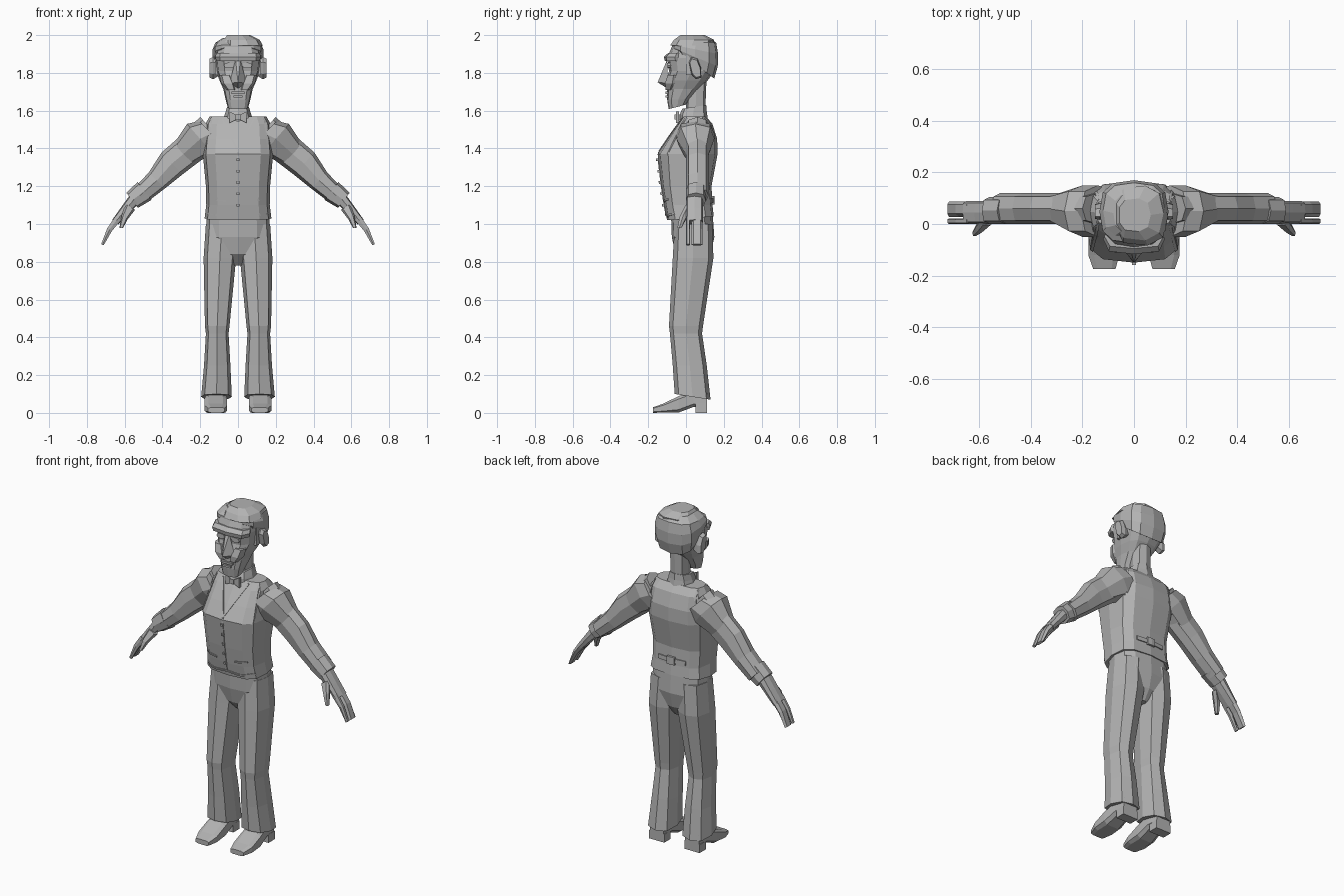
import bpy, bmesh
from math import cos, sin, pi, copysign, sqrt
from mathutils import Vector
from mathutils.bvhtree import BVHTree

default_cube = bpy.data.objects.get("Cube")
if default_cube:
    bpy.data.objects.remove(default_cube)

grey = bpy.data.materials.new("plain_grey")
grey.use_nodes = True
shade = (.45, .45, .45, 1)
grey.diffuse_color = shade
grey.node_tree.nodes["Principled BSDF"].inputs["Base Color"].default_value = shade


def build(name, vertices, faces):
    """Make a flat-shaded object from points and faces."""
    bm = bmesh.new()
    corners = [bm.verts.new(v) for v in vertices]
    for face in faces:
        bm.faces.new([corners[i] for i in face])
    bmesh.ops.recalc_face_normals(bm, faces=bm.faces)
    mesh = bpy.data.meshes.new(name)
    bm.to_mesh(mesh)
    bm.free()
    mesh.materials.append(grey)
    part = bpy.data.objects.new(name, mesh)
    bpy.context.collection.objects.link(part)
    return part


def loft(name, rings):
    """Skin a row of equal rings and close both ends."""
    n, last = len(rings[0]), len(rings) - 1
    faces = [tuple(range(n)), tuple(range(n * last, n * last + n))]
    for row in range(last):
        for i in range(n):
            a, b = row * n + i, row * n + (i + 1) % n
            faces.append((a, b, b + n, a + n))
    return build(name, [v for ring in rings for v in ring], faces)


def pair(name, rings):
    """Left part and its mirror image."""
    loft("left_" + name, rings)
    loft("right_" + name, [[Vector((-v.x, v.y, v.z)) for v in ring] for ring in rings])


def section(centre, u, v, sides=8, power=.75, turn=0):
    """Rounded polygon spanned by the half axes u and v."""
    def soften(value):
        return copysign(abs(value) ** power, value) if abs(value) > pi / 1000 else 0
    angles = [2 * pi * (i + turn) / sides for i in range(sides)]
    return [Vector(centre) + Vector(u) * soften(cos(a)) + Vector(v) * soften(sin(a))
            for a in angles]


def level(z, left, right, front, back, tilt=0, **style):
    """Horizontal section; tilt raises the front and lowers the back."""
    centre = ((left + right) / 2, (front + back) / 2, z)
    return section(centre, ((right - left) / 2, 0, 0), (0, (back - front) / 2, -tilt), **style)


def upright(y, left, right, bottom, top, **style):
    """Section that faces the front."""
    centre = ((left + right) / 2, y, (bottom + top) / 2)
    return section(centre, ((right - left) / 2, 0, 0), (0, 0, (top - bottom) / 2), **style)


def column(name, rows, **style):
    """Symmetric loft from rows of height, half width, front, back and tilt."""
    return loft(name, [level(z, -half, half, *rest, **style) for z, half, *rest in rows])


def tube(name, path, front, back, **style):
    """Mirrored limb along points (x, z, radius), filling front to back."""
    rings = []
    for i, (x, z, radius) in enumerate(path):
        before, after = path[max(i - 1, 0)], path[min(i + 1, len(path) - 1)]
        across = Vector((before[1] - after[1], 0, after[0] - before[0])).normalized()
        rings.append(section((x, (front + back) / 2, z), across * radius,
                             (0, (back - front) / 2, 0), **style))
    pair(name, rings)


def block(name, centre, width, depth, height, maker=loft):
    """Box of a given size, alone or mirrored."""
    x, y, z = centre
    u, v = (width / sqrt(2), 0, 0), (0, depth / sqrt(2), 0)
    maker(name, [section((x, y, z + h), u, v, sides=4, power=1, turn=.5)
                 for h in (-height / 2, height / 2)])


# Shoes with raised arch and separate heel
toe = upright(-.175, .07, .16, 0, .03, power=.5, turn=.5)
ball = upright(-.12, .055, .18, 0, .05, power=.5, turn=.5)
instep = upright(-.04, .055, .18, 0, .09, power=.5, turn=.5)
arch = upright(.04, .06, .17, .03, .12, power=.5, turn=.5)
counter = upright(.11, .07, .165, .03, .12, power=.5, turn=.5)
pair("shoe", [toe, ball, instep, arch, counter])
block("shoe_heel", (.117, .08, .025), .1, .06, .05, maker=pair)

# Flared trousers
hem = level(.085, .033, .195, -.06, .13, tilt=.015)
shin = level(.25, .04, .18, -.07, .11)
below_knee = level(.42, .05, .17, -.085, .085)
knee = level(.46, .045, .175, -.09, .09)
thigh = level(.82, .01, .182, -.07, .145)
hip = level(1, 0, .17, -.06, .14)
pair("trouser_leg", [hem, shin, below_knee, knee, thigh, hip])
column("trouser_seat", [(.78, .025, 0, .09), (.84, .09, -.055, .13),
                        (.93, .17, -.075, .15), (1.07, .165, -.08, .14)], sides=12)

# Waistcoat body
torso = column("waistcoat", [
    (1.03, .177, -.1, .147, -.01), (1.1, .168, -.115, .14), (1.2, .17, -.13, .135),
    (1.37, .186, -.15, .167), (1.45, .178, -.1, .165), (1.53, .172, -.045, .14),
    (1.57, .15, -.015, .105)], sides=12, power=.62)
surface = BVHTree.FromPolygons([v.co for v in torso.data.vertices],
                               [tuple(p.vertices) for p in torso.data.polygons])


def trim(name, start, end, width=.01, lift=.006, facing=-1, steps=8):
    """Thin raised band laid on the waistcoat between two points (x, z)."""
    start, end = Vector(start), Vector(end)
    along = (end - start).normalized() * width / 2
    side, outward = Vector((-along.y, along.x)), Vector((0, facing * lift, 0))
    rings = []
    for k in range(steps + 1):
        spot = start.lerp(end, k / steps)
        edges = [surface.ray_cast(Vector((p.x, facing, p.y)), Vector((0, -facing, 0)))[0]
                 for p in (spot + side, spot - side)]
        if None not in edges:
            a, b = edges
            rings.append([a - outward, a + outward, b + outward, b - outward])
    if len(rings) > 1:
        loft(name, rings)


# Neckline, armholes, pockets, hem and front opening
for side, s in (("left", 1), ("right", -1)):
    trim(side + "_neckline", (0, 1.385), (s * .085, 1.56))
    trim(side + "_armhole_front", (s * .14, 1.56), (s * .165, 1.37))
    trim(side + "_armhole_back", (s * .14, 1.56), (s * .165, 1.37), facing=1)
    trim(side + "_pocket", (s * .06, 1.12), (s * .13, 1.13))
    trim(side + "_hem_point", (0, 1.05), (s * .08, 1.04))
    trim(side + "_hem", (s * .08, 1.04), (s * .16, 1.055))
trim("front_opening", (0, 1.38), (0, 1.05), lift=.004)
for i in range(5):
    height = 1.1 + .06 * i
    trim("button_" + str(i), (-.007, height), (.007, height), width=.014, lift=.012, steps=2)

# Back strap with buckle
trim("back_strap", (-.09, 1.125), (.09, 1.125), width=.025, facing=1)
trim("strap_buckle", (-.025, 1.125), (.025, 1.125), width=.045, lift=.012, facing=1)

# Tapering sleeves, with a deeper cap at the shoulder
tube("sleeve", [(.14, 1.5, .09), (.24, 1.41, .085), (.35, 1.32, .08),
                (.43, 1.23, .06), (.52, 1.15, .05)], 0, .12)
shoulder_axis = (.065, 0, .065)
pair("shoulder", [section((.14, .05, 1.48), shoulder_axis, (0, .1, 0)),
                  section((.2, .05, 1.45), (.07, 0, .08), (0, .1, 0)),
                  section((.29, .06, 1.37), (.05, 0, .055), (0, .06, 0))])
tube("cuff", [(.495, 1.175, .06), (.56, 1.125, .05)], 0, .105)

# Hands with split fingers and a thumb
tube("hand", [(.55, 1.13, .032), (.6, 1.07, .026), (.65, 1.01, .02)], 0, .09, power=.6)
for finger, front, back in (("index_finger", 0, .022), ("fingers", .028, .088)):
    tube(finger, [(.635, 1.03, .02), (.68, .97, .016), (.718, .89, .008)],
         front, back, sides=6, turn=.5)
thumb_root = section((.57, .015, 1.09), (.025, 0, .015), (0, .02, 0), sides=6)
thumb_joint = section((.6, -.015, 1.035), (.016, 0, .01), (0, .02, 0), sides=6)
thumb_tip = section((.618, -.035, .98), (.01, 0, 0), (0, .012, 0), sides=6)
pair("thumb", [thumb_root, thumb_joint, thumb_tip])

# Neck, shirt collar and bow tie
column("neck", [(1.55, .05, 0, .1), (1.8, .05, 0, .11)])
column("shirt_collar", [(1.55, .08, -.035, .115, -.01), (1.585, .068, -.035, .11, -.01),
                        (1.62, .058, -.02, .107, -.01)])
pair("bow_tie_wing", [section((x, -.045, 1.565), (0, 0, half), (0, .012, 0),
                              sides=4, power=1, turn=.5) for x, half in ((0, .012), (.045, .042))])
block("bow_tie_knot", (0, -.044, 1.566), .024, .036, .028)

# Head with a long jaw
column("head", [
    (1.62, .055, -.092, 0, -.012), (1.66, .066, -.1, .02), (1.715, .078, -.1, .07),
    (1.76, .098, -.105, .115), (1.81, .115, -.09, .15), (1.88, .122, -.1, .16),
    (1.95, .115, -.07, .15)], sides=12, power=.7)

# Brow, eyes, nose, cheeks and lips
column("brow", [(1.862, .115, -.112, 0), (1.885, .12, -.117, 0), (1.905, .115, -.095, 0)],
       power=.6)
pair("eye", [upright(y, .022, .075, 1.825, 1.855) for y in (-.097, -.07)])
nostrils = [(-.045, -.095, 1.745), (.045, -.095, 1.745), (0, -.095, 1.715)]
bridge = [(-.013, -.1, 1.87), (.013, -.1, 1.87)]
nose_tip = [(0, -.15, 1.75)]
build("nose", nostrils + nose_tip + bridge, [
    (0, 2, 3), (2, 1, 3), (0, 3, 4), (3, 1, 5), (3, 5, 4), (0, 4, 5, 1), (0, 1, 2)])
pair("cheek", [level(1.71, .01, .06, -.11, -.06, sides=6),
               level(1.745, .015, .09, -.115, -.03, sides=6),
               level(1.79, .035, .1, -.1, -.03, sides=6)])
for lip, height, width in (("upper_lip", 1.695, .07), ("lower_lip", 1.675, .05)):
    block(lip, (0, -.09, height), width, .038, .012)

# Ears and sideburns
pair("ear", [section((x, .05, 1.825), (0, half / 2, 0), (0, -.012, half), sides=7)
             for x, half in ((.1, .04), (.132, .06), (.152, .05))])
block("sideburn", (.106, .015, 1.845), .032, .03, .11, maker=pair)

# Hair mass with a side-swept top
column("hair", [(1.845, .122, -.055, .15, .075), (1.885, .134, -.075, .168, .05),
                (1.925, .134, -.075, .17, .025), (1.96, .12, -.055, .16),
                (1.985, .08, -.035, .12)], sides=12, power=.7)
loft("hair_sweep", [level(1.945, -.085, .132, -.085, .145, sides=9),
                    level(1.975, -.08, .115, -.065, .15, sides=9),
                    level(2, -.06, .065, -.03, .1, sides=9)])
